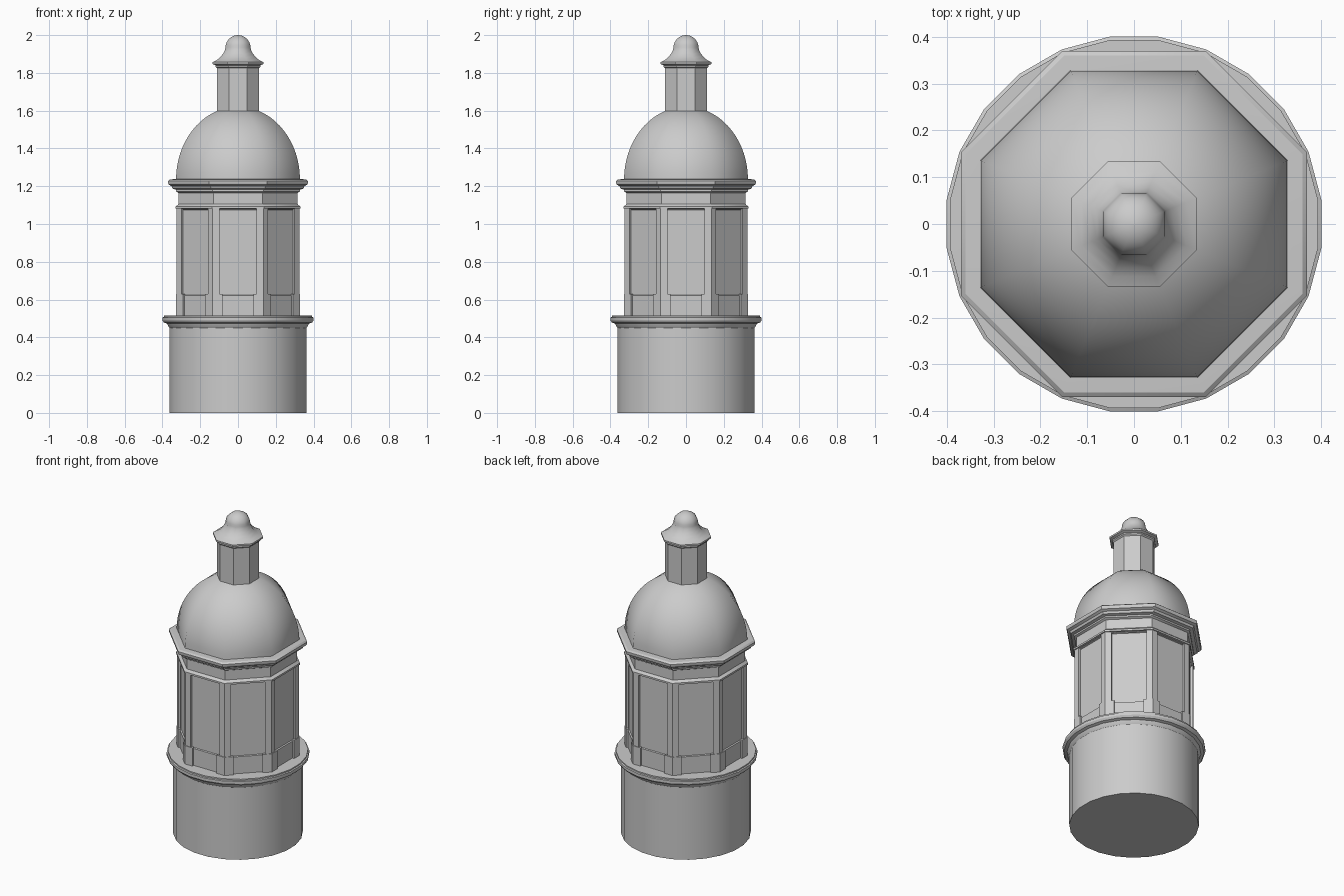
import bpy, bmesh, math
from mathutils import Vector

cube = bpy.data.objects.get("Cube")
if cube:
    bpy.data.objects.remove(cube, do_unlink=True)

stone = bpy.data.materials.new("pale grey stone")
stone.use_nodes = True
stone.diffuse_color = (0.6, 0.6, 0.6, 1)
stone.node_tree.nodes["Principled BSDF"].inputs["Base Color"].default_value = (0.6, 0.6, 0.6, 1)


def finish(bm, name, angle):
    bmesh.ops.recalc_face_normals(bm, faces=bm.faces)
    mesh = bpy.data.meshes.new(name)
    bm.to_mesh(mesh)
    bm.free()
    mesh.materials.append(stone)
    ob = bpy.data.objects.new(name, mesh)
    bpy.context.collection.objects.link(ob)
    bpy.ops.object.select_all(action='DESELECT')
    ob.select_set(True)
    bpy.context.view_layer.objects.active = ob
    bpy.ops.object.shade_smooth_by_angle(angle=math.radians(angle))
    return ob


def polygon_lathe(profile, sides):
    """Stack regular polygons; profile holds (distance to flat side, height)."""
    bm = bmesh.new()
    step = 2 * math.pi / sides
    rings = []
    for flat, z in profile:
        r = flat / math.cos(step / 2)
        rings.append([bm.verts.new((r * math.cos((i + .5) * step),
                                    r * math.sin((i + .5) * step), z)) for i in range(sides)])
    for low, high in zip(rings, rings[1:]):
        for i in range(sides):
            j = (i + 1) % sides
            bm.faces.new((low[i], low[j], high[j], high[i]))
    bm.faces.new(rings[0][::-1])
    bm.faces.new(rings[-1])
    return bm


def corner_posts(name, outer, depth, width, bottom, top):
    """Chevron-shaped posts wrapping the eight corners."""
    bm = bmesh.new()
    half = math.pi / 8
    for k in range(8):
        a = (2 * k + 1) * half
        n1 = Vector((math.cos(a + half), math.sin(a + half), 0))
        n2 = Vector((math.cos(a - half), math.sin(a - half), 0))
        t1 = Vector((-n1.y, n1.x, 0))
        t2 = Vector((n2.y, -n2.x, 0))
        ray = Vector((math.cos(a), math.sin(a), 0)) / math.cos(half)
        c = ray * outer
        pts = [c, c + t1 * width, c + t1 * width - n1 * depth, ray * (outer - depth),
               c + t2 * width - n2 * depth, c + t2 * width]
        low = [bm.verts.new((p.x, p.y, bottom)) for p in pts]
        high = [bm.verts.new((p.x, p.y, top)) for p in pts]
        bm.faces.new(low[::-1])
        bm.faces.new(high)
        for i in range(6):
            j = (i + 1) % 6
            bm.faces.new((low[i], low[j], high[j], high[i]))
    finish(bm, name, 30)


# Round base and its moulded ledge
finish(polygon_lathe([(.363, 0), (.363, .47)], 24), "base_drum", 30)
finish(polygon_lathe([(.363, .45), (.37, .46), (.375, .472), (.392, .478), (.4, .49),
                      (.4, .505), (.393, .508), (.393, .516), (.3, .517)], 24), "base_ledge", 30)

# Octagonal room with recessed panels
finish(polygon_lathe([(.317, .51), (.317, .6)], 8), "room_dado", 30)
bm = polygon_lathe([(.317, .6), (.317, 1.1)], 8)
bm.normal_update()
walls = [f for f in bm.faces if abs(f.normal.z) < .5]
bmesh.ops.inset_individual(bm, faces=walls, thickness=.031, depth=0)
bmesh.ops.inset_individual(bm, faces=walls, thickness=.004, depth=-.008)
finish(bm, "room_walls", 30)
corner_posts("corner_pilasters", .325, .012, .036, .51, 1.09)
corner_posts("pilaster_pedestals", .329, .016, .053, .51, .63)

# Entablature and cornice
finish(polygon_lathe([(.3, 1.08), (.331, 1.081), (.331, 1.092), (.32, 1.1), (.316, 1.105),
                      (.316, 1.165), (.328, 1.172), (.328, 1.182), (.346, 1.187),
                      (.352, 1.2), (.366, 1.208), (.37, 1.216), (.37, 1.228),
                      (.36, 1.236), (.3, 1.24)], 8), "cornice", 30)

# Smooth dome
dome = [(.328 * math.cos(t), 1.235 + .386 * math.sin(t))
        for t in [math.radians(74) * i / 14 for i in range(15)]]
finish(polygon_lathe(dome, 8), "dome", 60)

# Lantern with flared cap and rounded finial
finish(polygon_lathe([(.112, 1.56), (.112, 1.84)], 8), "lantern", 30)
finish(polygon_lathe([(.112, 1.825), (.119, 1.832), (.119, 1.84), (.134, 1.847),
                      (.134, 1.857), (.1, 1.858)], 8), "lantern_cornice", 30)
cap = [(.134, 1.857), (.112, 1.868), (.093, 1.884), (.079, 1.902), (.069, 1.922)]
cap += [(.066 * math.cos(t), 1.935 + .065 * math.sin(t))
        for t in [math.radians(88) * i / 8 for i in range(9)]]
finish(polygon_lathe(cap, 8), "lantern_roof", 60)
